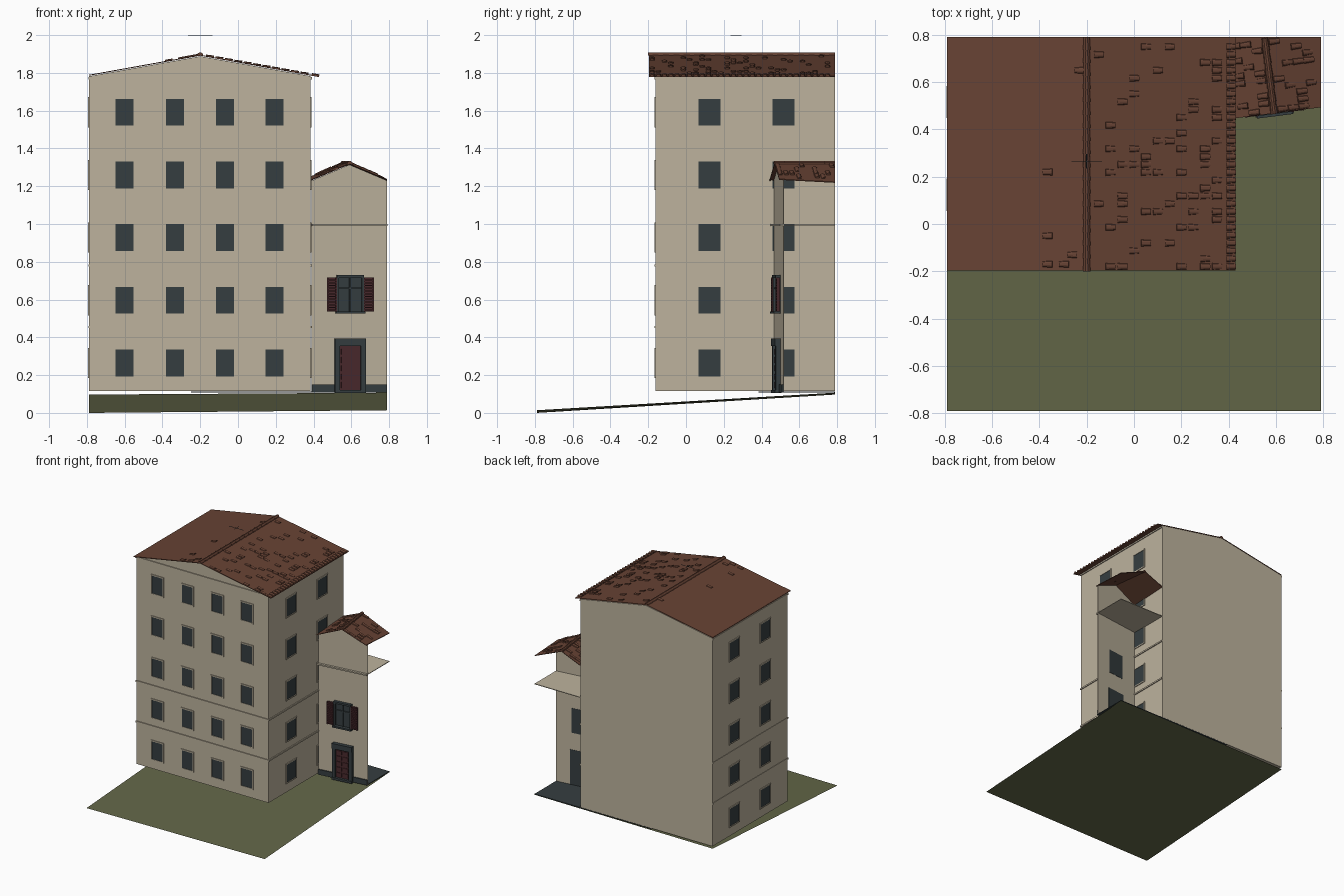
import bpy, bmesh, math, random
from mathutils import Matrix, Vector

if "Cube" in bpy.data.objects:
    bpy.data.objects.remove(bpy.data.objects["Cube"])

random.seed(4)


def mat(name, r, g, b):
    m = bpy.data.materials.new(name)
    m.diffuse_color = (r, g, b, 1)
    m.use_nodes = True
    m.node_tree.nodes["Principled BSDF"].inputs["Base Color"].default_value = m.diffuse_color
    return m


PLASTER = mat("beige plaster", 0.51, 0.45, 0.34)
ROOF = mat("terracotta", 0.135, 0.055, 0.034)
GRASS = mat("grass green", 0.125, 0.135, 0.065)
DARK = mat("dark slate", 0.036, 0.048, 0.051)
RED = mat("dark red paint", 0.066, 0.022, 0.025)


def finish(name, bm, material, matrix=None):
    bmesh.ops.recalc_face_normals(bm, faces=bm.faces[:])
    me = bpy.data.meshes.new(name)
    bm.to_mesh(me)
    bm.free()
    me.materials.append(material)
    ob = bpy.data.objects.new(name, me)
    bpy.context.collection.objects.link(ob)
    if matrix:
        ob.matrix_world = matrix
    return ob


def add_box(bm, x0, x1, y0, y1, z0, z1, m=Matrix()):
    size = Matrix.Diagonal((x1 - x0, y1 - y0, z1 - z0, 1))
    mid = Matrix.Translation(((x0 + x1) / 2, (y0 + y1) / 2, (z0 + z1) / 2))
    bmesh.ops.create_cube(bm, size=1, matrix=m @ mid @ size)


def boxes(name, material, items, matrix=None):
    bm = bmesh.new()
    for b in items:
        add_box(bm, *b)
    return finish(name, bm, material, matrix)


def prism(name, pts, offset, material, matrix=None):
    bm = bmesh.new()
    f = bm.faces.new([bm.verts.new(p) for p in pts])
    r = bmesh.ops.extrude_face_region(bm, geom=[f])
    vs = [v for v in r["geom"] if isinstance(v, bmesh.types.BMVert)]
    bmesh.ops.translate(bm, verts=vs, vec=offset)
    return finish(name, bm, material, matrix)


# Sloping ground sheet, slightly higher to the right and back
bm = bmesh.new()
bm.faces.new([bm.verts.new(p) for p in ((-.79, -.79, 0), (.79, -.79, .014), (.79, .79, .107), (-.79, .79, .097))])
finish("ground", bm, GRASS)

# Main block
L, R, F, B, RX = -.788, .384, -.161, .79, -.2
SL = .18


def roof_z(x):
    return 1.896 - SL * abs(x - RX)


prism("main_walls", [(L, F, .115), (R, F, .115), (R, F, roof_z(R) - .008),
                     (RX, F, roof_z(RX) - .008), (L, F, roof_z(L) - .008)], (0, B - F, 0), PLASTER)

# String courses around three sides
p = .007
boxes("string_courses", PLASTER,
      [(L - .003, R + p, F - p, B, z - .006, z + .006) for z in (.455, .78, 1.772)])

# Windows: dark panes with thin plaster surrounds
ROWS = [.264 + .332 * i for i in range(5)]
walls = [(Matrix.Translation((0, F, 0)), (-.6, -.333, -.069, .193), .048),
         (Matrix.Translation((R, 0, 0)) @ Matrix.Rotation(math.pi / 2, 4, 'Z'), (.124, .516), .059),
         (Matrix.Translation((L, 0, 0)) @ Matrix.Rotation(-math.pi / 2, 4, 'Z'), (-.124, -.516), .059)]
panes, frames = bmesh.new(), bmesh.new()
for m, cols, w in walls:
    for u in cols:
        for z in ROWS:
            h, t = .071, .009
            add_box(panes, u - w, u + w, -.003, .002, z - h, z + h, m)
            for s in (-1, 1):
                a, b = sorted((s * w, s * (w + t)))
                add_box(frames, u + a, u + b, -.006, .002, z - h - t, z + h + t, m)
                a, b = sorted((s * h, s * (h + t)))
                add_box(frames, u - w, u + w, -.006, .002, z + a, z + b, m)
finish("window_panes", panes, DARK)
finish("window_surrounds", frames, PLASTER)

# Main roof: two thin slopes
for side, x in (("left", -.79), ("right", .43)):
    prism("main_roof_" + side, [(RX, -.197, roof_z(RX)), (x, -.197, roof_z(x)),
                                (x, B, roof_z(x)), (RX, B, roof_z(RX))], (0, 0, -.005), ROOF)


def add_tile(bm, m, length, r, h):
    """Half-round tile running along local x, narrower at the lower end."""
    rings = []
    for x, k in ((0, 1), (length, .8)):
        rings.append([bm.verts.new(m @ Vector((x, r * k * math.cos(a), h * math.sin(a))))
                      for a in [math.pi * i / 5 for i in range(6)]])
    for i in range(5):
        bm.faces.new((rings[0][i], rings[0][i + 1], rings[1][i + 1], rings[1][i]))
    bm.faces.new(rings[0])
    bm.faces.new(rings[1])


# Main roof tiles: full eave row, scattered field tiles, ridge row
bm = bmesh.new()
down = Matrix.Rotation(math.atan(SL), 4, 'Y')
for j in range(29):
    y = -.18 + j * .0332
    add_tile(bm, Matrix.Translation((.39, y, roof_z(.39) - .002)) @ down, .04, .015, .012)
    for i in range(11):
        x = -.17 + i * .05
        if random.random() < .13 + .015 * i:
            tilt = Matrix.Rotation(math.atan(SL) + random.uniform(-.06, .06), 4, 'Y')
            add_tile(bm, Matrix.Translation((x, y, roof_z(x) - .001)) @ tilt, .042, .015, .008)
for x, y in ((-.345, .22), (-.345, -.05), (-.345, -.17), (-.275, -.17), (-.24, -.13), (-.21, .65)):
    add_tile(bm, Matrix.Translation((x, y, roof_z(x) - .001))
             @ Matrix.Rotation(math.pi, 4, 'Z') @ down, .042, .015, .008)
for i in range(18):
    add_tile(bm, Matrix.Translation((RX, -.2 + i * .055, 1.893))
             @ Matrix.Rotation(math.pi / 2, 4, 'Z'), .055, .016, .016)
finish("main_roof_tiles", bm, ROOF)

# Small crossed rods above the ridge
boxes("aerial", DARK, [(-.265, -.135, .262, .265, 1.998, 2), (-.202, -.199, .235, .295, 1.998, 2)])

# Annex: a skewed facade, open behind
T = math.radians(7.2)
TAN = math.tan(T)
WY = .49
A = Matrix.Translation((.59, WY, 0)) @ Matrix.Rotation(T, 4, 'Z')
AS = .42


def wall_y(x):
    return WY + (x - .59) * TAN


def annex_z(x, y):
    return 1.322 - AS * abs((x - .59) * math.cos(T) + (y - WY) * math.sin(T))


U = .2015
prism("annex_facade", [(-U, 0, .11), (U, 0, .11), (U, 0, 1.314 - AS * U), (0, 0, 1.314),
                       (-U, 0, 1.314 - AS * U)], (0, .004, 0), PLASTER, A)
for name, x, z, material in (("annex_floor", R, .992, PLASTER), ("annex_base", -.25, .109, DARK)):
    prism(name, [(x, wall_y(x), z), (.79, wall_y(.79), z), (.79, B, z), (x, B, z)], (0, 0, .005), material)
boxes("annex_cornice", PLASTER, [(-U, U - .002, -.018, 0, .989, 1.0)], A)
boxes("annex_plinth", DARK, [(-U, -.079, -.008, 0, .108, .15), (.085, U - .001, -.008, 0, .108, .15)], A)

# Door with surround and raised panels
boxes("door_surround", DARK, [(-.08, -.054, -.025, .006, .11, .394), (.058, .084, -.025, .006, .11, .394),
                              (-.08, .084, -.03, .006, .353, .394), (-.08, .084, -.03, .006, .105, .122),
                              (-.054, .058, 0, .006, .12, .354)], A)
boxes("door", RED, [(-.054, .058, -.01, 0, .12, .354)]
      + [(u - .02, u + .02, -.015, -.01, z, z + .03) for u in (-.025, .029)
         for z in [.133 + .044 * i for i in range(5)]], A)

# Window with glazing bars and sill
boxes("annex_window", DARK, [(-.069, .074, -.006, .006, .53, .727),
                             (-.069, -.058, -.022, 0, .53, .727), (.063, .074, -.022, 0, .53, .727),
                             (-.069, .074, -.025, 0, .715, .73), (-.075, .08, -.035, 0, .525, .538),
                             (-.002, .007, -.014, 0, .535, .72), (-.06, .065, -.014, 0, .655, .663)], A)
# Louvred shutters
slats = []
for a, b in ((-.122, -.069), (.074, .127)):
    slats += [(a, b, -.016, -.008, .537, .717), (a, a + .007, -.026, -.01, .537, .717),
              (b - .007, b, -.026, -.01, .537, .717)]
    slats += [(a, b, -.024, -.01, .54 + .0145 * i, .547 + .0145 * i) for i in range(12)]
boxes("shutters", RED, slats, A)

# Annex roof slopes, ridge skewed with the facade
V = -.022


def ridge_x(y):
    return .59 - (y - WY) * TAN


fy = WY + V
for side, x in (("left", R), ("right", .79)):
    ey = wall_y(x) + V
    pts = [(ridge_x(fy), fy), (x, ey), (x, B), (ridge_x(B), B)]
    prism("annex_roof_" + side, [(a, b, annex_z(a, b)) for a, b in pts], (0, 0, -.005), ROOF)

bm = bmesh.new()
for s in (-1, 1):
    turn = Matrix.Rotation(0 if s > 0 else math.pi, 4, 'Z')
    for i in range(5):
        for j in range(11):
            u, v = s * (.015 + i * .045), -.008 + j * .032
            ends = [A @ Vector((u + s * k, v + d, 0)) for k in (0, .047) for d in (-.014, .014)]
            if any(e.x > .79 or e.x < R or e.y > .79 for e in ends):
                continue
            if random.random() < (.75 if j == 0 else .45):
                tilt = Matrix.Rotation(math.atan(AS) + random.uniform(-.12, .1), 4, 'Y')
                add_tile(bm, A @ Matrix.Translation((u, v, 1.321 - AS * abs(u))) @ turn @ tilt, .047, .014, .01)
for i in range(6):
    add_tile(bm, A @ Matrix.Translation((0, -.025 + i * .054, 1.318))
             @ Matrix.Rotation(math.pi / 2, 4, 'Z'), .054, .016, .015)
finish("annex_roof_tiles", bm, ROOF)
